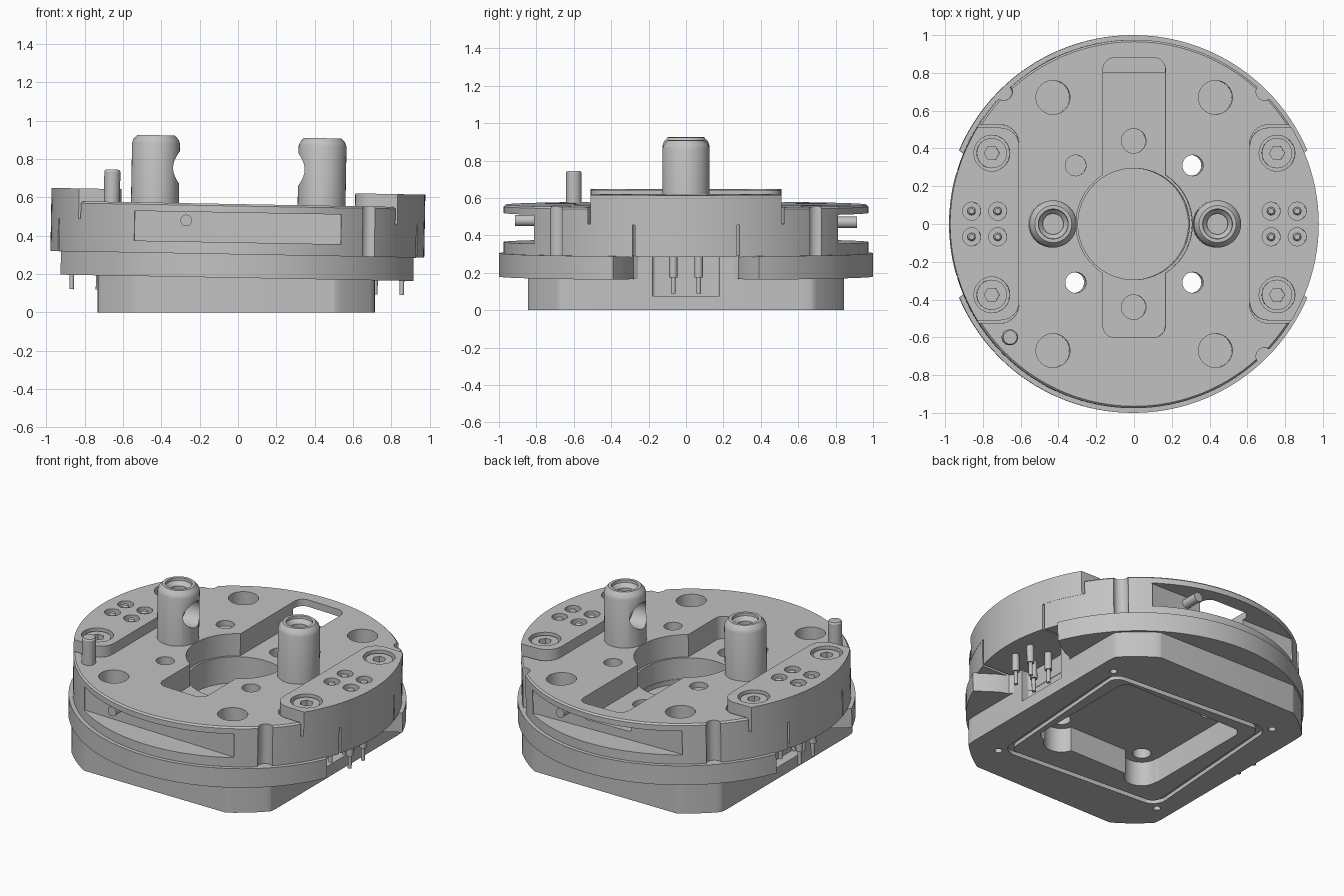
import bpy, bmesh, math
from mathutils import Matrix

if "Cube" in bpy.data.objects:
    bpy.data.objects.remove(bpy.data.objects["Cube"])

TILT = 0.018      # the upper assembly leans slightly
SHIFT = -0.009
TWIST = math.radians(-4)   # seal groove and its screws are turned a little
metal = bpy.data.materials.new("grey_metal")
metal.use_nodes = True
grey = (0.54, 0.54, 0.54, 1)
metal.diffuse_color = grey
metal.node_tree.nodes["Principled BSDF"].inputs["Base Color"].default_value = grey


def finish(name, bm):
    bmesh.ops.recalc_face_normals(bm, faces=bm.faces)
    me = bpy.data.meshes.new(name)
    bm.to_mesh(me)
    bm.free()
    me.materials.append(metal)
    ob = bpy.data.objects.new(name, me)
    bpy.context.collection.objects.link(ob)
    return ob


def prism(name, pts, z0, z1):
    bm = bmesh.new()
    face = bm.faces.new([bm.verts.new((x, y, z0)) for x, y in pts])
    ext = bmesh.ops.extrude_face_region(bm, geom=[face])
    verts = [v for v in ext["geom"] if isinstance(v, bmesh.types.BMVert)]
    bmesh.ops.translate(bm, verts=verts, vec=(0, 0, z1 - z0))
    return finish(name, bm)


def circle(x, y, r, n=32):
    return [(x + r * math.cos(2 * math.pi * i / n), y + r * math.sin(2 * math.pi * i / n))
            for i in range(n)]


def rounded(cx, cy, hx, hy, r, n=8):
    pts = []
    for k, (sx, sy) in enumerate([(1, 1), (-1, 1), (-1, -1), (1, -1)]):
        for i in range(n + 1):
            a = math.pi / 2 * (k + i / n)
            pts.append((cx + sx * (hx - r) + r * math.cos(a),
                        cy + sy * (hy - r) + r * math.sin(a)))
    return pts


def cyl(name, x, y, r, z0, z1, n=32):
    return prism(name, circle(x, y, r, n), z0, z1)


def side_cyl(name, start, r, length, axis, n=32):
    ob = cyl(name, 0, 0, r, 0, length, n)
    ob.data.transform(Matrix.Translation(start) @ Matrix.Rotation(math.pi / 2, 4, axis))
    return ob


def twisted(ob):
    ob.data.transform(Matrix.Rotation(TWIST, 4, "Z"))
    return ob


def lathe(name, x, y, profile, n=40):
    bm = bmesh.new()
    rings = [[bm.verts.new((px, py, z)) for px, py in circle(x, y, r, n)] for r, z in profile]
    for a, b in zip(rings, rings[1:]):
        for i in range(n):
            bm.faces.new((a[i], a[(i + 1) % n], b[(i + 1) % n], b[i]))
    bm.faces.new(rings[0])
    bm.faces.new(rings[-1])
    return finish(name, bm)


def boolean(ob, tools, op="DIFFERENCE"):
    for tool in tools:
        mod = ob.modifiers.new("cut", "BOOLEAN")
        mod.operation, mod.solver, mod.object = op, "EXACT", tool
        bpy.context.view_layer.update()
        ev = ob.evaluated_get(bpy.context.evaluated_depsgraph_get())
        me = bpy.data.meshes.new_from_object(ev)
        ob.modifiers.clear()
        ob.data = me
        bpy.data.objects.remove(tool)


def hole(x, y, r, z0, z1, n=32):
    return cyl("cutter", x, y, r, z0, z1, n)


corners = [(sx, sy) for sx in (1, -1) for sy in (1, -1)]
tilted, level = [], []


def bolt_holes():
    return [hole(.31 * sx, .31 * sy, .055, -1, 1) for sx, sy in corners]


def side_notches():
    return [prism("cutter", rounded(.96 * s, 0, .3, .18, .02), .075, 1) for s in (1, -1)]


# base block with arc corners, lobed underside cavity, seal groove and side notches
base = prism("base_block", rounded(0, 0, .725, .845, .22), 0, .28)
boolean(base, [cyl("cutter", 0, 0, .988, -1, 1, 128)], "INTERSECT")
boolean(base, [prism("cutter", rounded(.03, .07, .45, .41, .06), -.1, .16),
               hole(0, 0, .295, .25, 1, 64)])
boolean(base, [hole(.31 * sx, -.31, .105, -.1, .16) for sx in (1, -1)])
groove = prism("cutter", rounded(0, 0, .565, .565, .09), -.1, .025)
boolean(groove, [prism("cutter", rounded(0, 0, .53, .53, .06), -.2, .1)])
boolean(base, [twisted(groove)] + side_notches())
boolean(base, [twisted(hole(.58 * sx, .58 * sy, .022, -.1, .1, 16)) for sx, sy in corners])
boolean(base, bolt_holes())
level.append(base)

# lower ring with openings for the side modules
ring = cyl("lower_ring", 0, 0, 1, .18, .305, 128)
edge = [(.72, .255), (.735, .28), (.79, .3), (.86, .345), (1.1, .52)]
for s in (1, -1):
    pts = [(x * s, y) for x, y in edge] + [(x * s, -y) for x, y in reversed(edge)]
    boolean(ring, [prism("cutter", pts, 0, 1)])
boolean(ring, [prism("cutter", rounded(0, 0, .6, .65, .1), 0, .27),
               hole(0, 0, .295, 0, 1, 64)] + side_notches() + bolt_holes())
tilted.append(ring)

# upper disc with key slot, stepped centre bore, milled edges and bolt holes
disc = lathe("upper_disc", 0, 0, [(.975, .3), (.975, .555), (.965, .565)], 128)
boolean(disc, [prism("cutter", rounded(0, .14, .165, .74, .06), .42, 1),
               hole(0, 0, .308, .42, 1, 64), hole(0, 0, .295, 0, 1, 64)])
boolean(disc, [prism("cutter", rounded(0, 1.305 * s, .54, .5, .005), .365, .52)
               for s in (1, -1)])
boolean(disc, [hole(.43 * sx, .67 * sy, .09, .35, 1) for sx, sy in corners])
boolean(disc, [hole(0, .44 * s, .065, .32, 1) for s in (1, -1)])
boolean(disc, [hole(.69 * sx, .7 * sy, .045, 0, 1) for sx, sy in corners[:3]] + bolt_holes())
for s in (1, -1):
    boolean(disc, [prism("cutter", rounded(1.01 * s, 0, .4, .525, .1), .475, 1),
                   prism("cutter", rounded(1.02 * s, 0, .31, .285, .03), 0, 1)])
tilted.append(disc)

# edge pins in the milled gaps
tilted.append(side_cyl("front_edge_pin", (-.27, -.78, .475), .03, .135, "X"))
tilted.append(side_cyl("back_edge_pin", (.27, .915, .475), .03, .135, "X"))

# side connector modules with recessed screws and contact pins
for s, side in ((1, "left"), (-1, "right")):
    module = prism(side + "_module", rounded(1.01 * s, 0, .4, .51, .1), .472, .632)
    boolean(module, [prism("cutter", rounded(1.02 * s, 0, .305, .272, .03), .303, .55)], "UNION")
    boolean(module, [cyl("cutter", 0, 0, .976, 0, 1, 128)], "INTERSECT")
    boolean(module, [hole(.755 * s, .375 * t, .095, .55, 1) for t in (1, -1)])
    contacts = [(x * s, .068 * t) for x in (.724, .862) for t in (1, -1)]
    boolean(module, [hole(x, y, .048, .59, 1, 20) for x, y in contacts])
    tilted.append(module)
    for t in (1, -1):
        screw = cyl("module_screw", .755 * s, .375 * t, .08, .53, .618)
        boolean(screw, [hole(.755 * s, .375 * t, .04, .57, 1, 6)])
        tilted.append(screw)
    for x, y in contacts:
        tilted.append(lathe("contact_pin", x, y, [(.012, .105), (.012, .19), (.022, .19),
                                                 (.022, .62), (.014, .63)], 16))

# tall locking posts with a top socket and an inward side bore
for s, side in ((1, "left"), (-1, "right")):
    x = .435 * s
    post = lathe(side + "_locking_post", x, 0,
                 [(.125, .45), (.125, .875), (.118, .895), (.098, .917)])
    socket = lathe("cutter", x, 0, [(.055, .85), (.055, .875), (.078, .9), (.085, 1)])
    bore = side_cyl("cutter", (x - .1 - .1 * s, 0, .75), .085, .2, "Y")
    boolean(post, [socket, bore])
    tilted.append(post)

# alignment post and insert
tilted.append(lathe("alignment_post", -.66, -.6, [(.042, .5), (.042, .724), (.036, .733)], 24))
tilted.append(cyl("bolt_insert", -.31, .31, .0555, .25, .53))

# placement and shading
for ob in tilted + level:
    ob.location.x = SHIFT
    if ob in tilted:
        ob.rotation_euler.y = TILT
    ob.data.shade_smooth()
    ob.data.set_sharp_from_angle(angle=math.radians(30))
